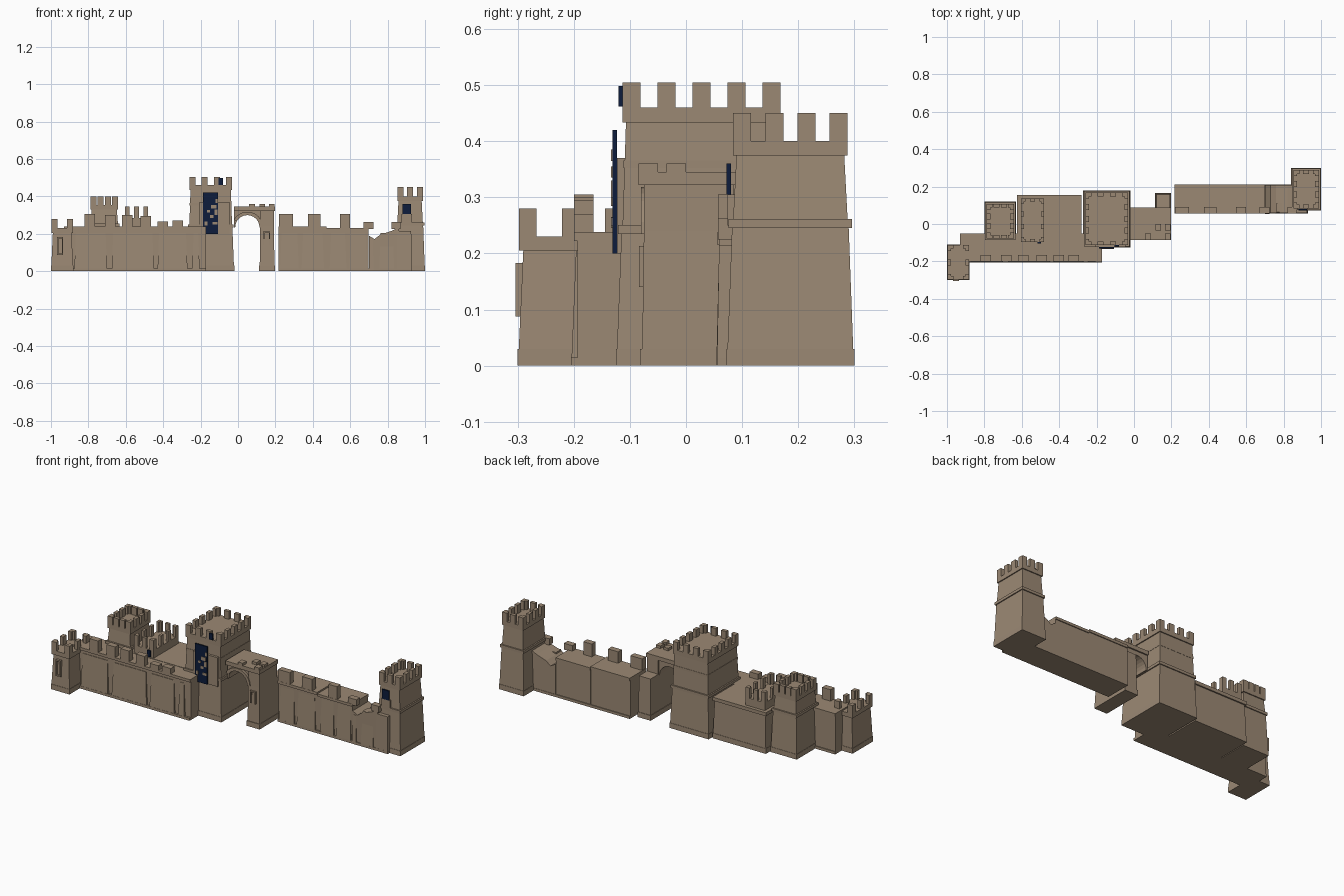
import bpy, bmesh, math


def material(name, rgb):
    m = bpy.data.materials.new(name)
    m.diffuse_color = (*rgb, 1)
    return m


STONE = material("tan stone", (0.33, 0.25, 0.175))
NAVY = material("navy cloth", (0.004, 0.012, 0.045))


def finish(name, bm, mat):
    bmesh.ops.recalc_face_normals(bm, faces=bm.faces)
    me = bpy.data.meshes.new(name)
    bm.to_mesh(me)
    bm.free()
    me.materials.append(mat)
    ob = bpy.data.objects.new(name, me)
    bpy.context.collection.objects.link(ob)
    return ob


def add_block(bm, x0, x1, y0, y1, z0, z1, t=0.0):
    """Box whose top is drawn in by t on every side."""
    v = bmesh.ops.create_cube(bm, size=1)["verts"]
    for p in v:
        k = t if p.co.z > 0 else 0
        p.co = ((x1 - k if p.co.x > 0 else x0 + k),
                (y1 - k if p.co.y > 0 else y0 + k),
                (z1 if p.co.z > 0 else z0))


def blocks(name, boxes, mat=STONE):
    bm = bmesh.new()
    for b in boxes:
        add_block(bm, *b)
    return finish(name, bm, mat)


def extruded(name, profile, y0, y1, mat=STONE):
    bm = bmesh.new()
    f = bm.faces.new([bm.verts.new((x, y0, z)) for x, z in profile])
    r = bmesh.ops.extrude_face_region(bm, geom=[f])
    for v in r["geom"]:
        if isinstance(v, bmesh.types.BMVert):
            v.co.y = y1
    return finish(name, bm, mat)


def merlons(name, x0, x1, y0, y1, z0, z1, nx, ny, w=0.032, d=0.02):
    """Battlements around the rim of a rectangular platform."""
    out = []
    for i in range(nx):
        x = x0 + (x1 - x0 - w) * i / (nx - 1)
        out += [(x, x + w, y0, y0 + d, z0, z1), (x, x + w, y1 - d, y1, z0, z1)]
    for j in range(ny):
        y = y0 + (y1 - y0 - w) * j / (ny - 1)
        out += [(x0, x0 + d, y, y + w, z0, z1), (x1 - d, x1, y, y + w, z0, z1)]
    blocks(name, out)


def tower(name, x0, x1, y0, y1, ledge, cap, top, nx, ny, lip=0.025):
    """Square tower: plinth, tapered shaft, ledge, upper shaft, cap, battlements."""
    a = 0.012
    parts = [(x0, x1, y0, y1, 0, 0.03)]
    shaft_top = cap - lip
    if ledge:
        parts += [(x0 + .002, x1 - .002, y0 + .002, y1 - .002, .03, ledge, .008),
                  (x0 + .004, x1 - .004, y0 + .004, y1 - .004, ledge, ledge + .016),
                  (x0 + a, x1 - a, y0 + a, y1 - a, ledge + .016, shaft_top, .006)]
    else:
        parts += [(x0 + .002, x1 - .002, y0 + .002, y1 - .002, .03, shaft_top, .008)]
        a = 0.002
    parts.append((x0 + a, x1 - a, y0 + a, y1 - a, shaft_top, cap))
    blocks(name, parts)
    merlons(name + "_battlements", x0 + a, x1 - a, y0 + a, y1 - a, cap, top, nx, ny)


# Towers
tower("corner_tower", -1.0, -0.88, -0.30, -0.11, 0, 0.23, 0.28, 2, 3)
tower("rear_tower", -0.80, -0.63, -0.09, 0.12, 0.24, 0.355, 0.40, 4, 4)
tower("main_tower", -0.272, -0.02, -0.125, 0.18, 0.235, 0.46, 0.505, 4, 5, 0.027)
tower("right_tower", 0.84, 1.0, 0.072, 0.30, 0.245, 0.40, 0.45, 3, 4)

# Arrow slit frame on the corner tower
blocks("slit_frame", [(-.967, -.961, -.304, -.29, .09, .18), (-.941, -.935, -.304, -.29, .09, .18),
                      (-.967, -.935, -.304, -.29, .175, .183), (-.967, -.935, -.304, -.29, .088, .095)])

# Main tower front pier, collar and banners
blocks("main_tower_pier", [(-.205, -.045, -.123, -.09, .2, .37)])
blocks("main_tower_collar", [(-.258, -.034, -.111, .166, .352, .366)])
blocks("main_banner", [(-.188, -.108, -.131, -.123, .2, .42)], NAVY)
blocks("banner_emblem", [(x, x + w, -.134, -.13, z, z + h) for x, z, w, h in
       ((-.145, .335, .03, .02), (-.125, .30, .016, .03), (-.165, .315, .016, .012),
        (-.15, .285, .02, .015), (-.178, .245, .014, .02), (-.135, .25, .026, .014),
        (-.12, .365, .012, .02))])
blocks("small_banner", [(-.103, -.08, -.12, -.113, .462, .498)], NAVY)
blocks("right_tower_banner", [(.88, .925, .072, .08, .305, .36)], NAVY)
blocks("right_tower_banner_frame", [(.875, .93, .074, .09, .25, .305)])

# Central hall with its roof turret
blocks("hall", [(-.625, -.28, -.10, .155, 0, .03), (-.623, -.282, -.098, .153, .03, .22, .006),
                (-.625, -.28, -.10, .155, .22, .24)])
blocks("hall_turret", [(-.605, -.48, -.095, .135, .24, .285)])
merlons("hall_turret_battlements", -.605, -.48, -.095, .135, .285, .345, 3, 4, .026, .016)
blocks("hall_door", [(-.515, -.497, -.103, -.096, .245, .282)], NAVY)

# Left curtain wall with raised sloping panels
blocks("left_wall", [(-.93, -.17, -.193, -.055, 0, .225), (-.93, -.17, -.20, -.05, .222, .238),
                     (-.93, -.17, -.205, -.05, 0, .015)])
blocks("left_wall_panels", [(a, b, -.204, -.12, .012, .205, .008) for a, b in
       ((-.875, -.70), (-.675, -.45), (-.43, -.27), (-.245, -.205))])
blocks("left_wall_battlements", [(x, x + .055, -.20, -.165, .238, z) for x, z in
       ((-.82, .305), (-.71, .30), (-.62, .30), (-.52, .295), (-.43, .265), (-.35, .27))])

# Gate: arched span with ring, pier and parapet
cx, r, spring = 0.05, 0.065, 0.235
arc = [(cx + r * math.cos(math.pi * i / 12), spring + r * math.sin(math.pi * i / 12)) for i in range(13)]
extruded("gate_arch", [(.125, spring)] + arc + [(-.022, spring), (-.022, .325), (.125, .325)], -.065, .08)
ring = [(cx + (r + .018) * math.cos(math.pi * i / 12),
         spring + (r + .018) * math.sin(math.pi * i / 12)) for i in range(10, -1, -1)]
extruded("arch_ring", arc[:11] + ring, -.08, -.06)
blocks("gate_pier", [(.113, .197, -.082, .165, 0, .03), (.116, .195, -.078, .162, .03, .24, .003),
                     (.12, .192, -.075, .085, .24, .325)])
blocks("pier_slit_frame", [(.135, .142, -.084, -.07, .14, .21), (.165, .172, -.084, -.07, .14, .21),
                           (.135, .172, -.084, -.07, .205, .213)])
blocks("gate_deck", [(-.022, .197, -.085, .088, .322, .345)])
blocks("gate_battlements", [(x, x + .03, y, y + .035, .345, .36)
                            for x, y in ((.06, -.085), (.165, -.085), (.115, -.035), (.165, -.035))])

# Right curtain wall, broken down beside the tower
blocks("right_wall", [(.217, .472, .063, .205, 0, .225), (.217, .472, .056, .21, .222, .238),
                      (.474, .698, .063, .205, 0, .218), (.474, .698, .056, .21, .215, .23),
                      (.217, .93, .055, .21, 0, .015)])
extruded("broken_wall", [(.70, 0), (.86, 0), (.86, .235), (.82, .215), (.76, .195), (.73, .172), (.70, .19)],
         .06, .208)
blocks("right_wall_panels", [(a, b, .055, .12, .012, .205, .008) for a, b in
       ((.225, .325), (.34, .46), (.49, .58), (.595, .69), (.755, .835))]
       + [(.70, .725, .054, .12, 0, .17, .004), (.85, .93, .055, .1, 0, .215, .004)])
blocks("right_wall_battlements", [(a, b, .057, .092, .225, z) for a, b, z in
       ((.22, .295, .305), (.375, .44, .305), (.545, .60, .305), (.67, .725, .262), (.82, .87, .262))])
